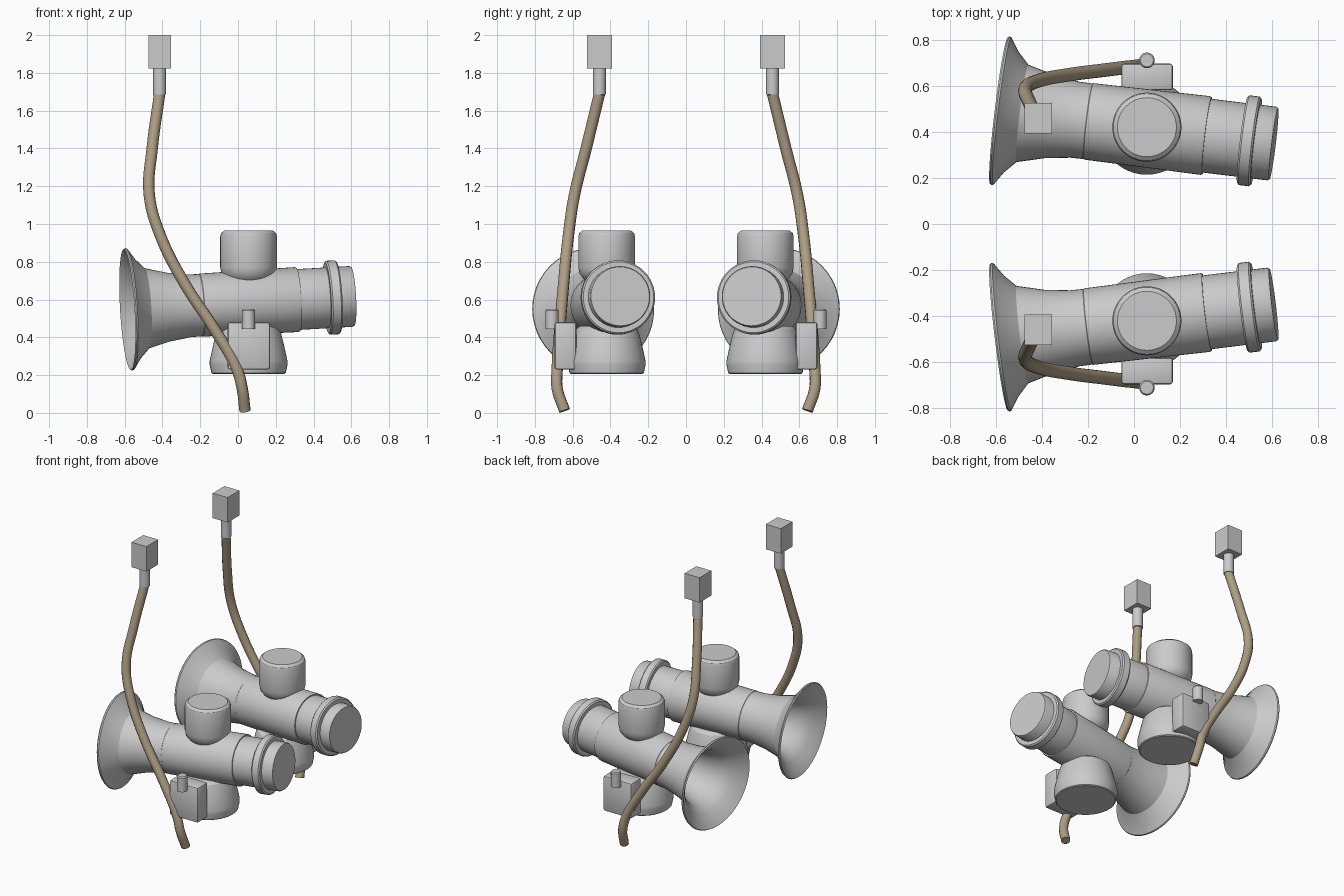
import bpy, bmesh, math
from mathutils import Vector, Matrix

if "Cube" in bpy.data.objects:
    bpy.data.objects.remove(bpy.data.objects["Cube"])


def material(name, rgb):
    m = bpy.data.materials.new(name)
    m.diffuse_color = (*rgb, 1)
    m.use_nodes = True
    m.node_tree.nodes["Principled BSDF"].inputs["Base Color"].default_value = m.diffuse_color
    return m


METAL = material("light grey metal", (0.6, 0.6, 0.6))
RUBBER = material("tan hose", (0.42, 0.34, 0.23))


def finish(name, bm, mat, angle=30):
    bmesh.ops.recalc_face_normals(bm, faces=bm.faces)
    me = bpy.data.meshes.new(name)
    bm.to_mesh(me)
    bm.free()
    ob = bpy.data.objects.new(name, me)
    bpy.context.collection.objects.link(ob)
    me.materials.append(mat)
    bpy.ops.object.select_all(action='DESELECT')
    ob.select_set(True)
    bpy.context.view_layer.objects.active = ob
    bpy.ops.object.shade_smooth_by_angle(angle=math.radians(angle))
    return ob


def lathe(name, profile, origin, axis=(0, 0, 1), n=48):
    """Revolve (radius, distance) pairs about an axis; radius 0 closes an end."""
    bm = bmesh.new()
    rings = []
    for r, h in profile:
        k = 1 if r == 0 else n
        rings.append([bm.verts.new((r * math.cos(2 * math.pi * i / n),
                                    r * math.sin(2 * math.pi * i / n), h)) for i in range(k)])
    for a, b in zip(rings, rings[1:]):
        for i in range(n):
            j = (i + 1) % n
            quad = [a[i % len(a)], a[j % len(a)], b[j % len(b)], b[i % len(b)]]
            bm.faces.new(list(dict.fromkeys(quad)))
    rot = Vector(axis).to_track_quat('Z', 'Y').to_matrix().to_4x4()
    bm.transform(Matrix.Translation(origin) @ rot)
    return finish(name, bm, METAL)


def box(name, center, size, bevel=0.0):
    bm = bmesh.new()
    bmesh.ops.create_cube(bm, size=1, matrix=Matrix.Translation(center) @ Matrix.Diagonal((*size, 1)))
    if bevel:
        bmesh.ops.bevel(bm, geom=bm.edges[:], offset=bevel, segments=2, profile=0.5, affect='EDGES')
    return finish(name, bm, METAL)


def hose(name, points, radius):
    cu = bpy.data.curves.new(name, 'CURVE')
    cu.dimensions = '3D'
    cu.bevel_depth = radius
    cu.bevel_resolution = 4
    cu.resolution_u = 6
    cu.use_fill_caps = True
    sp = cu.splines.new('BEZIER')
    sp.bezier_points.add(len(points) - 1)
    for bp, p in zip(sp.bezier_points, points):
        bp.co = p
        bp.handle_left_type = bp.handle_right_type = 'AUTO'
    ob = bpy.data.objects.new(name, cu)
    bpy.context.collection.objects.link(ob)
    bpy.ops.object.select_all(action='DESELECT')
    ob.select_set(True)
    bpy.context.view_layer.objects.active = ob
    bpy.ops.object.convert(target='MESH')
    ob = bpy.context.object
    ob.data.materials.clear()
    ob.data.materials.append(RUBBER)
    bpy.ops.object.shade_smooth_by_angle(angle=math.radians(40))


# bell with hollow throat, distance measured from the mouth
BELL = [(0, 0.48), (0.135, 0.48), (0.14, 0.38), (0.155, 0.22), (0.19, 0.11), (0.235, 0.06),
        (0.312, 0.002), (0.320, -0.003), (0.325, 0.004), (0.322, 0.012), (0.265, 0.05),
        (0.213, 0.10), (0.182, 0.217), (0.166, 0.33), (0.165, 0.39)]
BODY = [(0.10, 0.385), (0.163, 0.385), (0.167, 0.39), (0.172, 0.90), (0.169, 0.908), (0.10, 0.91)]
NOZZLE = [(0, 0.89), (0.161, 0.89), (0.161, 1.19), (0.156, 1.2), (0, 1.2)]
FLANGE = [(0.12, 1.063), (0.188, 1.063), (0.196, 1.071), (0.196, 1.115), (0.188, 1.123), (0.12, 1.123)]
DOME = [(0, 0.68), (0.10, 0.69), (0.125, 0.712), (0.143, 0.737), (0.15, 0.77),
        (0.15, 0.935), (0.145, 0.952), (0.128, 0.966), (0, 0.966)]
BOWL = [(0, 0.46), (0.14, 0.46), (0.162, 0.445), (0.174, 0.415), (0.192, 0.34), (0.206, 0.275),
        (0.206, 0.255), (0.197, 0.212), (0.19, 0.207), (0, 0.207)]
HOSE = [(-0.415, -0.458, 1.69), (-0.455, -0.53, 1.394), (-0.47, -0.59, 1.156), (-0.413, -0.622, 0.944),
        (-0.28, -0.648, 0.68), (-0.124, -0.668, 0.442), (-0.005, -0.682, 0.23),
        (0.022, -0.682, 0.13), (0.037, -0.643, 0.012)]

# two mirrored units
for side, s in (("front", 1), ("back", -1)):
    def at(x, y, z):
        return Vector((x, y * s, z))
    mouth = at(-0.583, -0.492, 0.548)
    axis = at(0.607, -0.348, 0.617) - mouth
    # tilted horn
    for part, prof in (("bell", BELL), ("body_tube", BODY), ("nozzle", NOZZLE), ("flange", FLANGE)):
        lathe(f"{side}_{part}", prof, mouth, axis)
    # upright chambers
    lathe(f"{side}_top_chamber", DOME, at(0.056, -0.42, 0))
    lathe(f"{side}_float_bowl", BOWL, at(0.056, -0.42, 0))
    # side block and its pin
    box(f"{side}_side_block", at(0.057, -0.638, 0.355), (0.224, 0.115, 0.25), 0.012)
    lathe(f"{side}_block_pin", [(0, 0.443), (0.034, 0.443), (0.034, 0.543), (0.028, 0.551), (0, 0.551)],
          at(0.056, -0.71, 0), n=24)
    # hose with its end fitting
    hose(f"{side}_hose", [at(*p) for p in HOSE], 0.03)
    lathe(f"{side}_fitting", [(0, 1.685), (0.034, 1.685), (0.034, 1.83), (0, 1.83)],
          at(-0.415, -0.458, 0), n=24)
    box(f"{side}_end_block", at(-0.415, -0.458, 1.911), (0.118, 0.132, 0.178))
